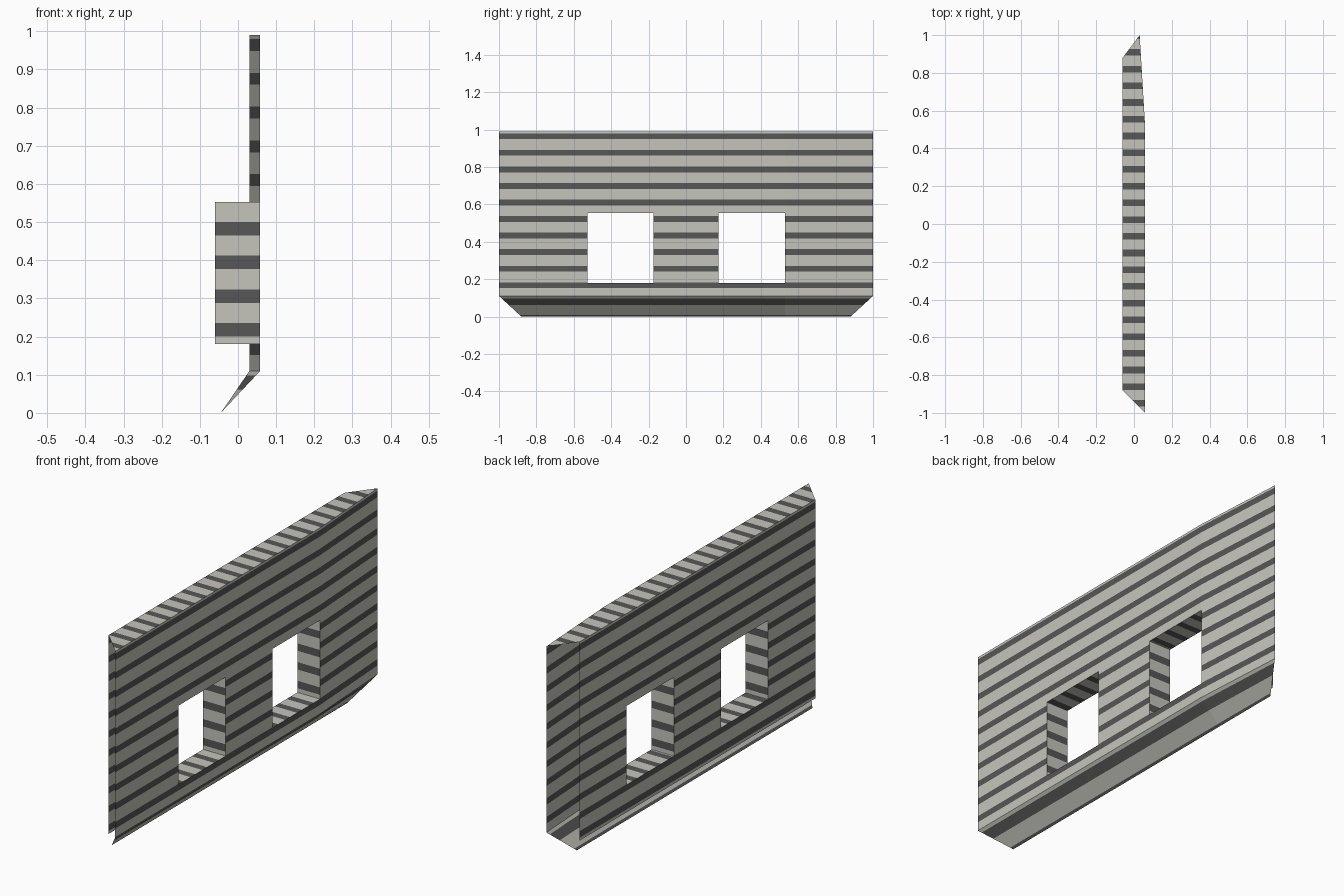
import bpy, bmesh
from mathutils import Vector

if "Cube" in bpy.data.objects:
    bpy.data.objects.remove(bpy.data.objects["Cube"])

OUT, BACK, TOP = 0.058, -0.06, 0.99
WINDOWS = [(-0.527, -0.175), (0.175, 0.53)]
SILL, HEAD = 0.18, 0.553
PITCH = 0.0885


def material(name, rgb):
    m = bpy.data.materials.new(name)
    m.diffuse_color = (*rgb, 1)
    m.use_nodes = True
    m.node_tree.nodes["Principled BSDF"].inputs["Base Color"].default_value = m.diffuse_color
    return m


MATS = [material("pale_grey", (0.56, 0.56, 0.50)),
        material("dark_grey", (0.095, 0.095, 0.095))]


def outer_x(y):
    # the outer skin leans in slightly past the last window
    return OUT - 0.028 * max(0.0, (y - 0.53) / 0.47)


def add_face(bm, pts, facing):
    f = bm.faces.new([bm.verts.new(p) for p in pts])
    f.normal_update()
    if f.normal.dot(Vector(facing)) < 0:
        f.normal_flip()


def stripe(bm, axis, centre, width):
    # cut the faces along the band edges, then colour the bands
    normal = Vector((0, 0, 0))
    normal[axis] = 1
    for k in range(-26, 27):
        for side in (-0.5, 0.5):
            c = centre + k * PITCH + side * width
            if -1 < c < 1:
                bmesh.ops.bisect_plane(bm, geom=bm.verts[:] + bm.edges[:] + bm.faces[:],
                                       plane_co=normal * c, plane_no=normal, dist=1e-5)
    for f in bm.faces:
        t = (f.calc_center_median()[axis] - centre) / PITCH
        f.material_index = int(abs(t - round(t)) * PITCH < width / 2)


def finish(bm, name):
    me = bpy.data.meshes.new(name)
    bm.to_mesh(me)
    bm.free()
    for m in MATS:
        me.materials.append(m)
    bpy.context.collection.objects.link(bpy.data.objects.new(name, me))


def wall(name, x_at, half, bottom, facing):
    # sheet with two window openings
    bm = bmesh.new()
    ys = [-half] + [y for w in WINDOWS for y in w] + [half]
    zs = [bottom, SILL, HEAD, TOP]
    for i in range(5):
        for j in range(3):
            if j == 1 and i in (1, 3):
                continue
            a, b, c, d = ys[i], ys[i + 1], zs[j], zs[j + 1]
            add_face(bm, [(x_at(a), a, c), (x_at(b), b, c),
                          (x_at(b), b, d), (x_at(a), a, d)], facing)
    stripe(bm, 2, 0.964, 0.031)
    finish(bm, name)


wall("outer_wall", outer_x, 1.0, 0.11, (1, 0, 0))
wall("inner_wall", lambda y: BACK, 0.88, 0.05, (-1, 0, 0))

# window side linings, striped by height
bm = bmesh.new()
for w in WINDOWS:
    for y, n in zip(w, (1, -1)):
        add_face(bm, [(OUT, y, SILL), (BACK, y, SILL),
                      (BACK, y, HEAD), (OUT, y, HEAD)], (0, n, 0))
stripe(bm, 2, 0.483, 0.035)
finish(bm, "window_sides")

# window sills and heads, striped along the wall
bm = bmesh.new()
for a, b in WINDOWS:
    for z, n in ((SILL, 1), (HEAD, -1)):
        add_face(bm, [(OUT, a, z), (OUT, b, z), (BACK, b, z), (BACK, a, z)], (0, 0, n))
stripe(bm, 1, 0.82, 0.035)
finish(bm, "window_sills")

# top cap
bm = bmesh.new()
add_face(bm, [(OUT, -1, TOP), (OUT, 0.53, TOP), (outer_x(1), 1, TOP),
              (BACK, 0.88, TOP), (BACK, -0.88, TOP)], (0, 0, 1))
stripe(bm, 1, 0.82, 0.035)
finish(bm, "top_cap")

# sloping base
bm = bmesh.new()
add_face(bm, [(OUT, -1, 0.11), (OUT, 0.53, 0.11), (-0.045, 0.53, 0), (-0.045, -0.88, 0)], (1, 0, -1))
add_face(bm, [(OUT, 0.53, 0.11), (outer_x(1), 1, 0.11), (-0.045, 0.88, 0), (-0.045, 0.53, 0)], (1, 0, -1))
stripe(bm, 2, 0.08, 0.036)
finish(bm, "sloping_base")
